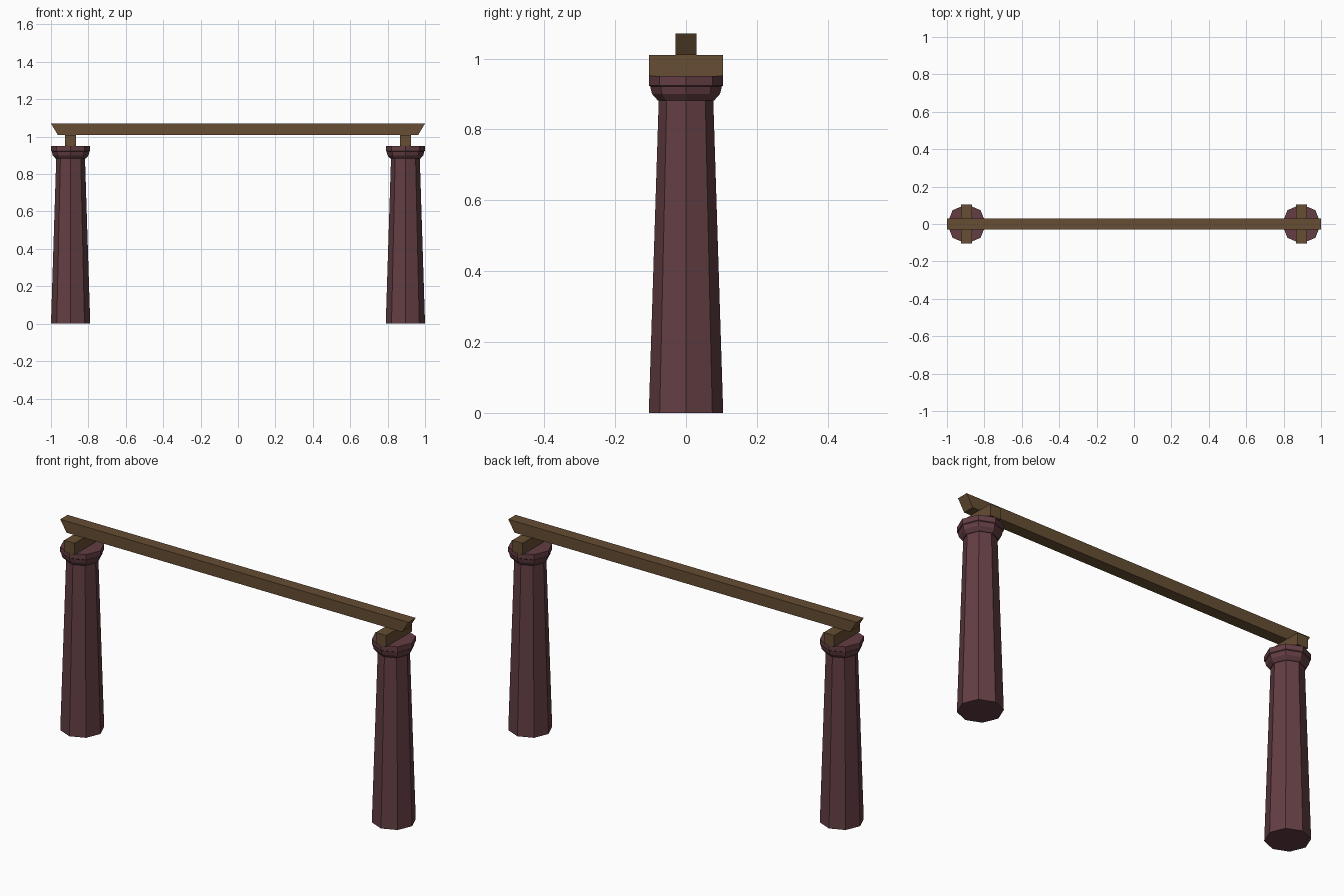
import bpy, bmesh
from math import cos, sin, pi

if "Cube" in bpy.data.objects:
    bpy.data.objects.remove(bpy.data.objects["Cube"])


def material(name, rgb):
    m = bpy.data.materials.new(name)
    m.diffuse_color = (*rgb, 1)
    m.use_nodes = True
    m.node_tree.nodes["Principled BSDF"].inputs["Base Color"].default_value = m.diffuse_color
    return m


def finish(name, bm, mat):
    bmesh.ops.recalc_face_normals(bm, faces=bm.faces)
    mesh = bpy.data.meshes.new(name)
    bm.to_mesh(mesh)
    bm.free()
    mesh.materials.append(mat)
    obj = bpy.data.objects.new(name, mesh)
    bpy.context.collection.objects.link(obj)
    return obj


def lathe(name, profile, x, mat, sides=8):
    """Stack rings of (radius, height) into a closed faceted solid."""
    bm = bmesh.new()
    rings = [[bm.verts.new((x + r * cos(2 * pi * i / sides), r * sin(2 * pi * i / sides), z))
              for i in range(sides)] for r, z in profile]
    for a, b in zip(rings, rings[1:]):
        for i in range(sides):
            j = (i + 1) % sides
            bm.faces.new((a[i], a[j], b[j], b[i]))
    bm.faces.new(rings[0])
    bm.faces.new(rings[-1])
    return finish(name, bm, mat)


def beam(name, x, half_x, half_y, z0, z1, mat, undercut=0.0):
    """Box whose lower ends can be cut back along x."""
    bm = bmesh.new()
    bmesh.ops.create_cube(bm, size=2)
    for v in bm.verts:
        low = v.co.z < 0
        hx = half_x - (undercut if low else 0)
        v.co = (x + v.co.x * hx, v.co.y * half_y, z0 if low else z1)
    return finish(name, bm, mat)


stone = material("dark_red_paint", (0.125, 0.048, 0.056))
wood = material("brown_wood", (0.133, 0.075, 0.033))

column_profile = [(0.105, 0), (0.077, 0.882), (0.08, 0.882), (0.096, 0.9),
                  (0.101, 0.921), (0.105, 0.924), (0.105, 0.951)]

# Two columns, each with a cross block on top
for side, x in (("left", -0.895), ("right", 0.895)):
    lathe(side + "_column", column_profile, x, stone)
    beam(side + "_cross_block", x, 0.03, 0.105, 0.951, 1.01, wood)

# Long lintel with undercut ends
beam("lintel", 0, 1.0, 0.03, 1.01, 1.07, wood, undercut=0.036)
